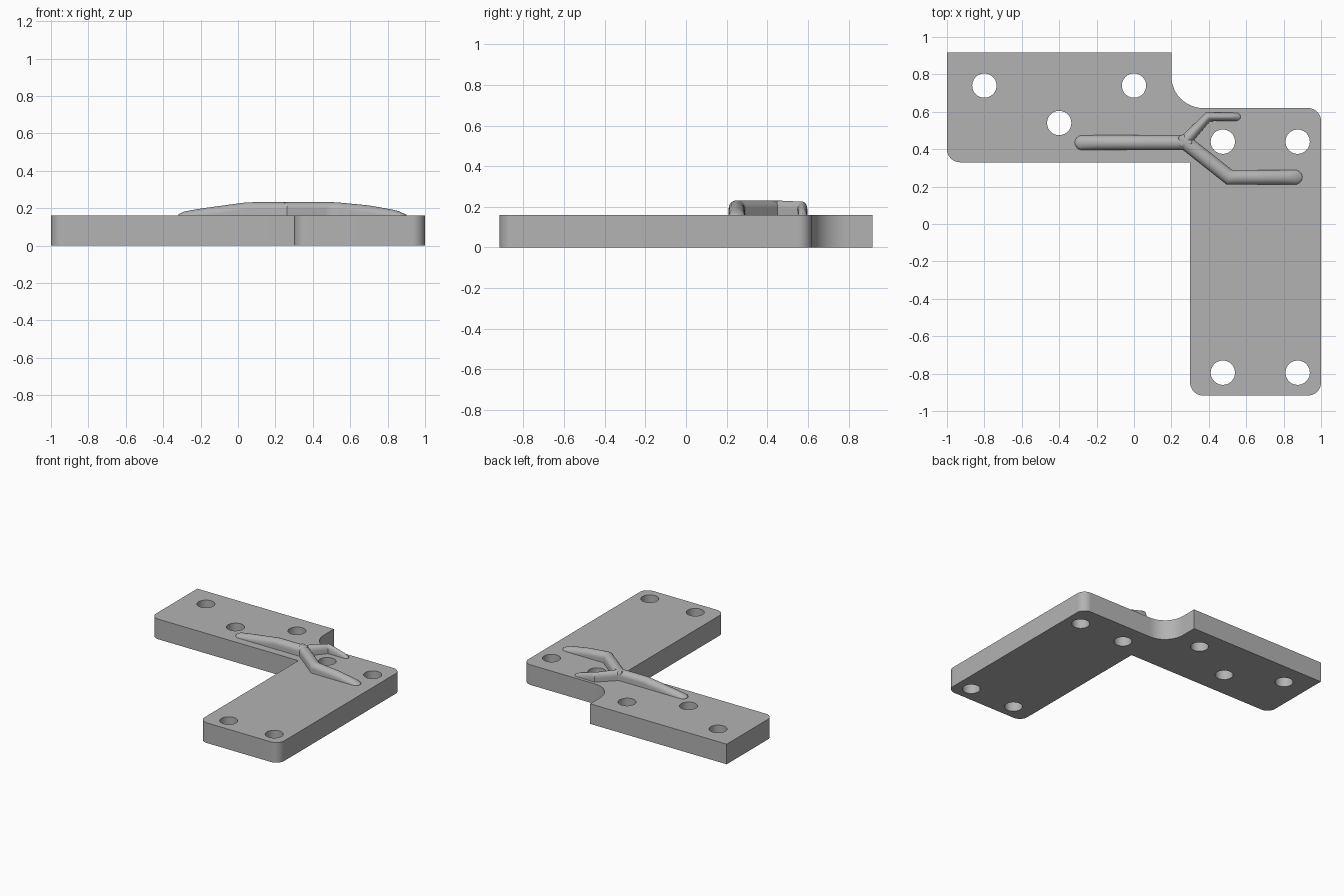
import bpy
import bmesh
import math
from mathutils import Vector

if "Cube" in bpy.data.objects:
    bpy.data.objects.remove(bpy.data.objects["Cube"], do_unlink=True)

grey = bpy.data.materials.new("plain grey")
grey.use_nodes = True
grey.diffuse_color = (0.45, 0.45, 0.45, 1)
grey.node_tree.nodes["Principled BSDF"].inputs["Base Color"].default_value = (0.45, 0.45, 0.45, 1)

THICK = 0.16


def finish(obj, angle):
    obj.data.materials.clear()
    obj.data.materials.append(grey)
    bpy.ops.object.select_all(action='DESELECT')
    obj.select_set(True)
    bpy.context.view_layer.objects.active = obj
    bpy.ops.object.shade_smooth_by_angle(angle=math.radians(angle))


def arc(cx, cy, r, start, end, steps=12):
    angles = [math.radians(start + (end - start) * i / steps) for i in range(steps + 1)]
    return [(cx + r * math.cos(a), cy + r * math.sin(a)) for a in angles]


# L-shaped plate: rounded outline with round through holes
R = 0.07
Y = 0.917
outline = [(-1, Y), (0.2, Y)]
outline += arc(0.37, 0.79, 0.17, 180, 270)
outline += arc(1 - R, 0.62 - R, R, 90, 0)
outline += arc(1 - R, -Y + R, R, 0, -90)
outline += arc(0.3 + R, -Y + R, R, 270, 180)
outline += [(0.3, 0.33)]
outline += arc(-1 + R, 0.33 + R, R, 270, 180)

holes = [(-0.8, 0.74), (0, 0.74), (-0.4, 0.54)]
holes += [(x, y) for x in (0.475, 0.875) for y in (0.44, -0.795)]

curve = bpy.data.curves.new("plate", 'CURVE')
curve.dimensions = '2D'
curve.fill_mode = 'BOTH'
curve.extrude = THICK / 2
for loop in [outline] + [arc(x, y, 0.065, 0, 360, 40)[:-1] for x, y in holes]:
    spline = curve.splines.new('POLY')
    spline.points.add(len(loop) - 1)
    for p, (x, y) in zip(spline.points, loop):
        p.co = (x, y, THICK / 2, 1)
    spline.use_cyclic_u = True
# 2D curves lie in their own plane, so lift the object instead
plate = bpy.data.objects.new("plate", curve)
bpy.context.collection.objects.link(plate)
bpy.ops.object.select_all(action='DESELECT')
plate.select_set(True)
bpy.context.view_layer.objects.active = plate
bpy.ops.object.convert(target='MESH')
plate = bpy.context.object
bm = bmesh.new()
bm.from_mesh(plate.data)
bmesh.ops.remove_doubles(bm, verts=bm.verts, dist=1e-4)
low = min(v.co.z for v in bm.verts)
bmesh.ops.translate(bm, verts=bm.verts, vec=(0, 0, -low))
bmesh.ops.recalc_face_normals(bm, faces=bm.faces)
bm.to_mesh(plate.data)
bm.free()
finish(plate, 30)


def height(profile, x):
    x = min(max(x, profile[0][0]), profile[-1][0])
    for (x0, z0), (x1, z1) in zip(profile, profile[1:]):
        if x <= x1:
            return z0 + (z1 - z0) * (x - x0) / (x1 - x0)


def rib(name, path, profile, cap_start=False):
    """Sweep a round-topped section along path points (x, y, half width)."""
    pts = [Vector(p) for p in path]
    dirs = [(b - a).to_2d().normalized() for a, b in zip(pts, pts[1:])]
    stations = []  # centre, sideways vector, half width

    def side(d):
        return Vector((-d.y, d.x))

    def cap(p, d, sign):
        out = []
        for i in range(1, 8):
            a = math.radians(i * 12.4)
            out.append((p.to_2d() + d * sign * p.z * math.sin(a), side(d), p.z * math.cos(a)))
        return out

    if cap_start:
        stations += reversed(cap(pts[0], dirs[0], -1))
    for i, d in enumerate(dirs):
        for k in range(12):
            p = pts[i].lerp(pts[i + 1], k / 12)
            s = side(d)
            if k == 0 and i > 0:  # mitred bend
                s = (side(dirs[i - 1]) + s).normalized()
                s = s / s.dot(side(d))
            stations.append((p.to_2d(), s, p.z))
    stations.append((pts[-1].to_2d(), side(dirs[-1]), pts[-1].z))
    stations += cap(pts[-1], dirs[-1], 1)

    bm = bmesh.new()
    rings = []
    for c, s, w in stations:
        top = height(profile, c.x)
        rise = min(0.04, top - THICK + 0.005)
        section = [(-w, 0.1)]
        for i in range(13):
            a = math.pi * (1 - i / 12)
            section.append((w * math.cos(a), top - rise + rise * math.sin(a)))
        section.append((w, 0.1))
        rings.append([bm.verts.new((*(c + s * u), z)) for u, z in section])
    for a, b in zip(rings, rings[1:]):
        for i in range(len(a)):
            j = (i + 1) % len(a)
            bm.faces.new((a[i], a[j], b[j], b[i]))
    bm.faces.new(rings[0])
    bm.faces.new(rings[-1])
    bmesh.ops.recalc_face_normals(bm, faces=bm.faces)
    mesh = bpy.data.meshes.new(name)
    bm.to_mesh(mesh)
    bm.free()
    obj = bpy.data.objects.new(name, mesh)
    bpy.context.collection.objects.link(obj)
    finish(obj, 40)


# Forked raised rib: stem plus two bent branches
crest = [(-0.32, 0.166), (-0.29, 0.182), (-0.2, 0.198), (0.05, 0.232),
         (0.52, 0.232), (0.7, 0.215), (0.85, 0.188), (0.9, 0.166)]
short_crest = [(0.26, 0.232), (0.4, 0.225), (0.53, 0.19), (0.57, 0.167)]
rib("rib_stem", [(-0.277, 0.435, 0.04), (0.27, 0.435, 0.04)], crest, True)
rib("rib_long_branch", [(0.27, 0.44, 0.04), (0.51, 0.25, 0.04), (0.86, 0.25, 0.04)], crest, True)
rib("rib_short_branch", [(0.27, 0.44, 0.033), (0.395, 0.573, 0.024), (0.548, 0.573, 0.022)],
    short_crest, True)
